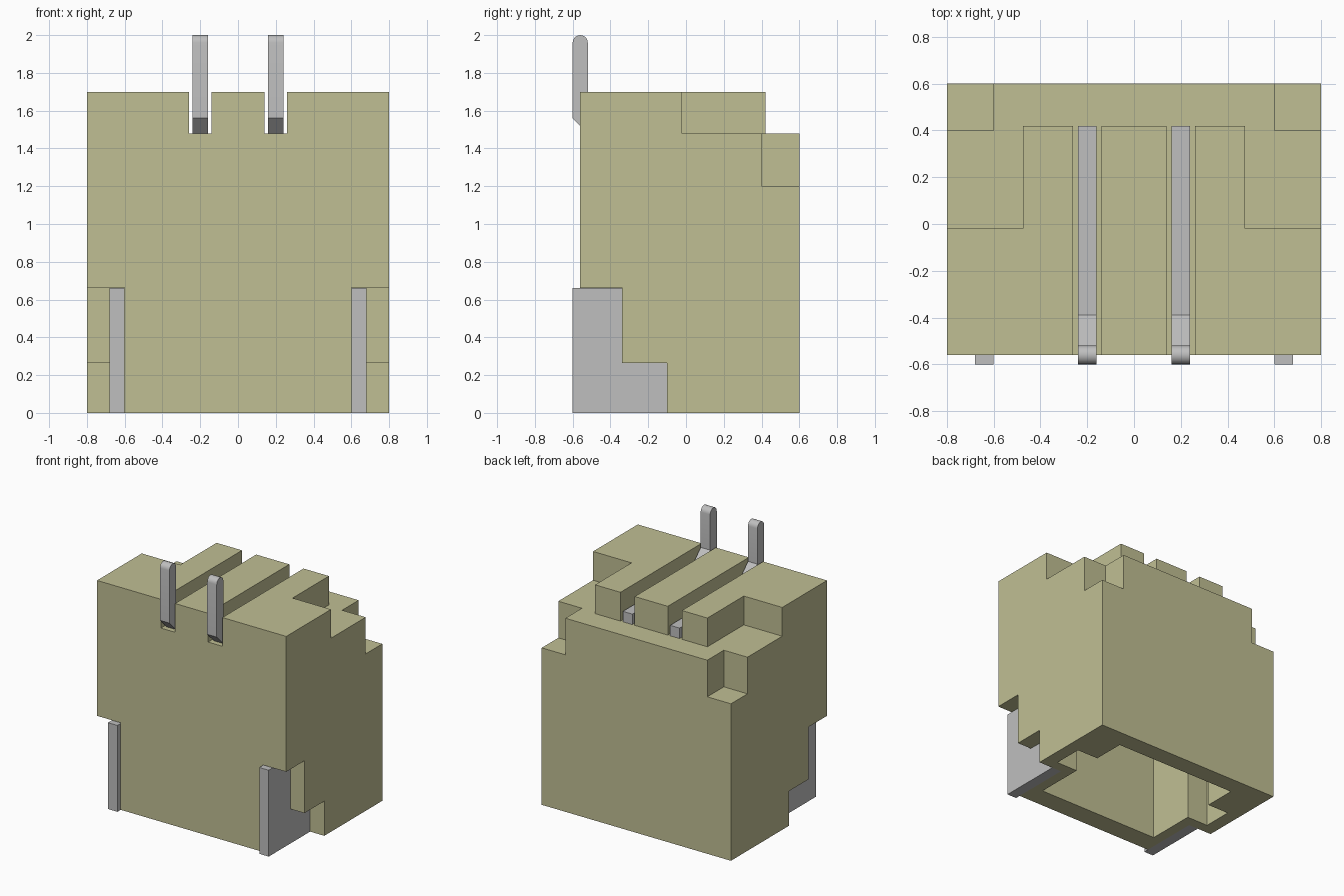
import bpy, bmesh, math

cube = bpy.data.objects.get("Cube")
if cube:
    bpy.data.objects.remove(cube, do_unlink=True)


def material(name, rgb):
    m = bpy.data.materials.new(name)
    m.use_nodes = True
    m.diffuse_color = (*rgb, 1)
    m.node_tree.nodes["Principled BSDF"].inputs["Base Color"].default_value = (*rgb, 1)
    return m


khaki = material("khaki plastic", (0.53, 0.52, 0.295))
metal = material("grey metal", (0.52, 0.52, 0.52))


def prism(name, profile, x0, x1, mat):
    """Extrude a (y, z) profile along x from x0 to x1."""
    bm = bmesh.new()
    face = bm.faces.new([bm.verts.new((x0, y, z)) for y, z in profile])
    ext = bmesh.ops.extrude_face_region(bm, geom=[face])
    moved = [v for v in ext["geom"] if isinstance(v, bmesh.types.BMVert)]
    bmesh.ops.translate(bm, verts=moved, vec=(x1 - x0, 0, 0))
    bmesh.ops.recalc_face_normals(bm, faces=bm.faces)
    mesh = bpy.data.meshes.new(name)
    bm.to_mesh(mesh)
    bm.free()
    mesh.materials.append(mat)
    ob = bpy.data.objects.new(name, mesh)
    bpy.context.collection.objects.link(ob)
    return ob


def box(name, x, y, z, mat=khaki):
    return prism(name, [(y[0], z[0]), (y[1], z[0]), (y[1], z[1]), (y[0], z[1])], x[0], x[1], mat)


# Housing: side profile with the low step along the back of the top
housing = prism("housing", [(-0.56, 0), (0.6, 0), (0.6, 1.48), (0.42, 1.48),
                            (0.42, 1.7), (-0.56, 1.7)], -0.8, 0.8, khaki)

# Cutters: mating cavity, then mirrored recesses on both sides
cutters = [box("cavity_cutter", (-0.52, 0.52), (-0.4, 0.46), (-0.1, 1.2))]
recesses = {
    "key_slot": ((0.45, 0.7), (-0.02, 0.21), (-0.1, 1.2)),
    "pin_slot": ((0.14, 0.26), (-0.7, 0.5), (1.48, 1.9)),
    "top_step": ((0.475, 0.9), (-0.02, 0.5), (1.48, 1.9)),
    "rear_corner": ((0.6, 0.9), (0.4, 0.7), (1.2, 1.6)),
    "tab_pocket_upper": ((0.6, 0.9), (-0.7, -0.34), (-0.1, 0.665)),
    "tab_pocket_lower": ((0.6, 0.9), (-0.7, -0.1), (-0.1, 0.265)),
}
for name, (x, y, z) in recesses.items():
    for s in (1, -1):
        cutters.append(box(name + "_cutter", sorted((s * x[0], s * x[1])), y, z))

for c in cutters:
    c.hide_render = True
    mod = housing.modifiers.new(c.name, "BOOLEAN")
    mod.operation = "DIFFERENCE"
    mod.solver = "EXACT"
    mod.object = c

# Bake the cuts and drop the cutters
bpy.context.view_layer.update()
baked = bpy.data.meshes.new_from_object(
    housing.evaluated_get(bpy.context.evaluated_depsgraph_get()))
housing.modifiers.clear()
housing.data = baked
for c in cutters:
    bpy.data.objects.remove(c, do_unlink=True)

# Bent pin profile with rounded tip and chamfered elbow
tip = [(-0.56 + 0.04 * math.cos(a), 1.96 + 0.04 * math.sin(a))
       for a in (math.pi * i / 10 for i in range(11))]
pin_profile = tip + [(-0.6, 1.56), (-0.52, 1.48), (0.42, 1.48),
                     (0.42, 1.56), (-0.39, 1.56), (-0.52, 1.69)]
# L-shaped solder tab profile
tab_profile = [(-0.6, 0), (-0.1, 0), (-0.1, 0.265), (-0.34, 0.265), (-0.34, 0.66), (-0.6, 0.66)]

for side, s in (("left", 1), ("right", -1)):
    pin = prism(side + "_pin", pin_profile, s * 0.2 - 0.04, s * 0.2 + 0.04, metal)
    prism(side + "_solder_tab", tab_profile, s * 0.64 - 0.04, s * 0.64 + 0.04, metal)
    # Contact inside the cavity
    box(side + "_contact", (s * 0.2 - 0.04, s * 0.2 + 0.04), (0.02, 0.1), (0.45, 1.25), metal)
    bpy.ops.object.select_all(action="DESELECT")
    pin.select_set(True)
    bpy.context.view_layer.objects.active = pin
    bpy.ops.object.shade_smooth_by_angle(angle=math.radians(30))
